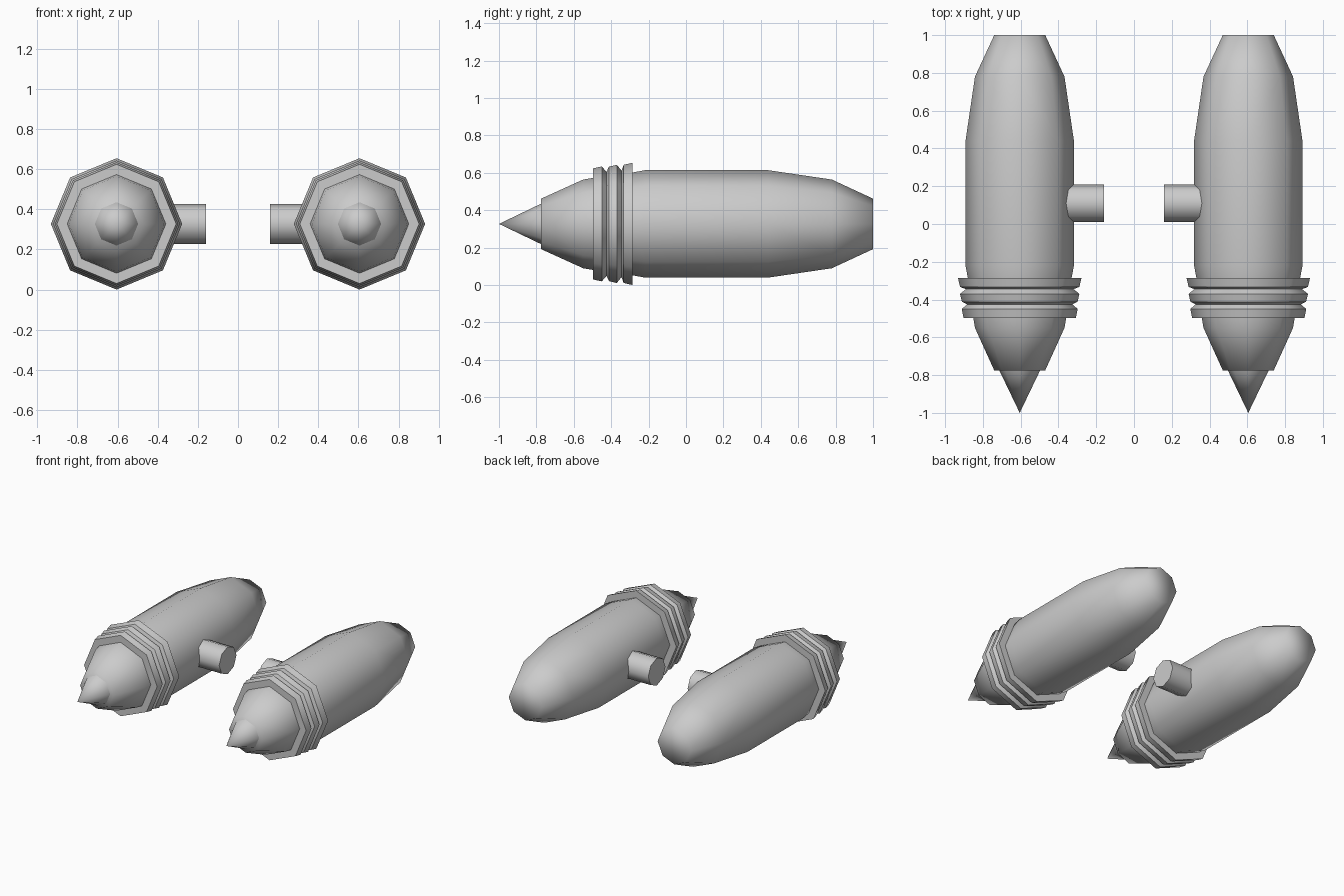
import bpy, bmesh, math
from mathutils import Vector

if "Cube" in bpy.data.objects:
    bpy.data.objects.remove(bpy.data.objects["Cube"])

CX, CZ = 0.605, 0.327   # axis of the right-hand pod


def lathe(name, origin, axis, profile, sides=8, cap=(False, False), angle=180):
    """Spin (position, radius) points round an axis, mirrored across x = 0."""
    u = Vector((0, 0, 1))
    a = Vector(axis)
    v = a.cross(u)
    bm = bmesh.new()
    rings = []
    for t, r in profile:
        c = Vector(origin) + a * t
        if r == 0:
            rings.append([bm.verts.new(c)] * sides)
        else:
            rings.append([bm.verts.new(c + (u * math.cos(k) + v * math.sin(k)) * r)
                          for k in (2 * math.pi * i / sides for i in range(sides))])
    for p, q in zip(rings, rings[1:]):
        for i in range(sides):
            j = (i + 1) % sides
            bm.faces.new(list(dict.fromkeys((p[i], p[j], q[j], q[i]))))
    if cap[0]:
        bm.faces.new(rings[0])
    if cap[1]:
        bm.faces.new(rings[-1])
    bmesh.ops.recalc_face_normals(bm, faces=bm.faces)
    me = bpy.data.meshes.new(name)
    bm.to_mesh(me)
    bm.free()
    for f in me.polygons:
        f.use_smooth = True
    if angle < 180:
        me.set_sharp_from_angle(angle=math.radians(angle))
    ob = bpy.data.objects.new(name, me)
    bpy.context.collection.objects.link(ob)
    m = ob.modifiers.new("Mirror", 'MIRROR')
    m.use_axis[0] = True
    m.use_mirror_merge = False
    return ob


pod, along_y = (CX, 0, CZ), (0, 1, 0)

# Main shell with tapered tail, flat at the back
lathe("pod_body", pod, along_y,
      [(-0.30, 0.272), (-0.22, 0.287), (0.44, 0.287), (0.78, 0.237), (1.0, 0.135)],
      cap=(False, True))

# Three stepped collars
lathe("collar_rings", pod, along_y,
      [(-0.285, 0.27), (-0.285, 0.327), (-0.333, 0.316),
       (-0.345, 0.285), (-0.37, 0.316), (-0.412, 0.306),
       (-0.425, 0.278), (-0.45, 0.307), (-0.498, 0.297), (-0.498, 0.235)], angle=50)

# Nose section and its pointed tip
lathe("nose", pod, along_y, [(-0.775, 0.135), (-0.55, 0.237), (-0.49, 0.247)],
      cap=(True, False))
lathe("nose_tip", pod, along_y, [(-1.0, 0), (-0.775, 0.108)], angle=60)

# Mounting stub facing the centre
lathe("mount_stub", (0, 0.11, CZ), (1, 0, 0), [(0.16, 0.1), (0.365, 0.1)],
      cap=(True, False), angle=60)
